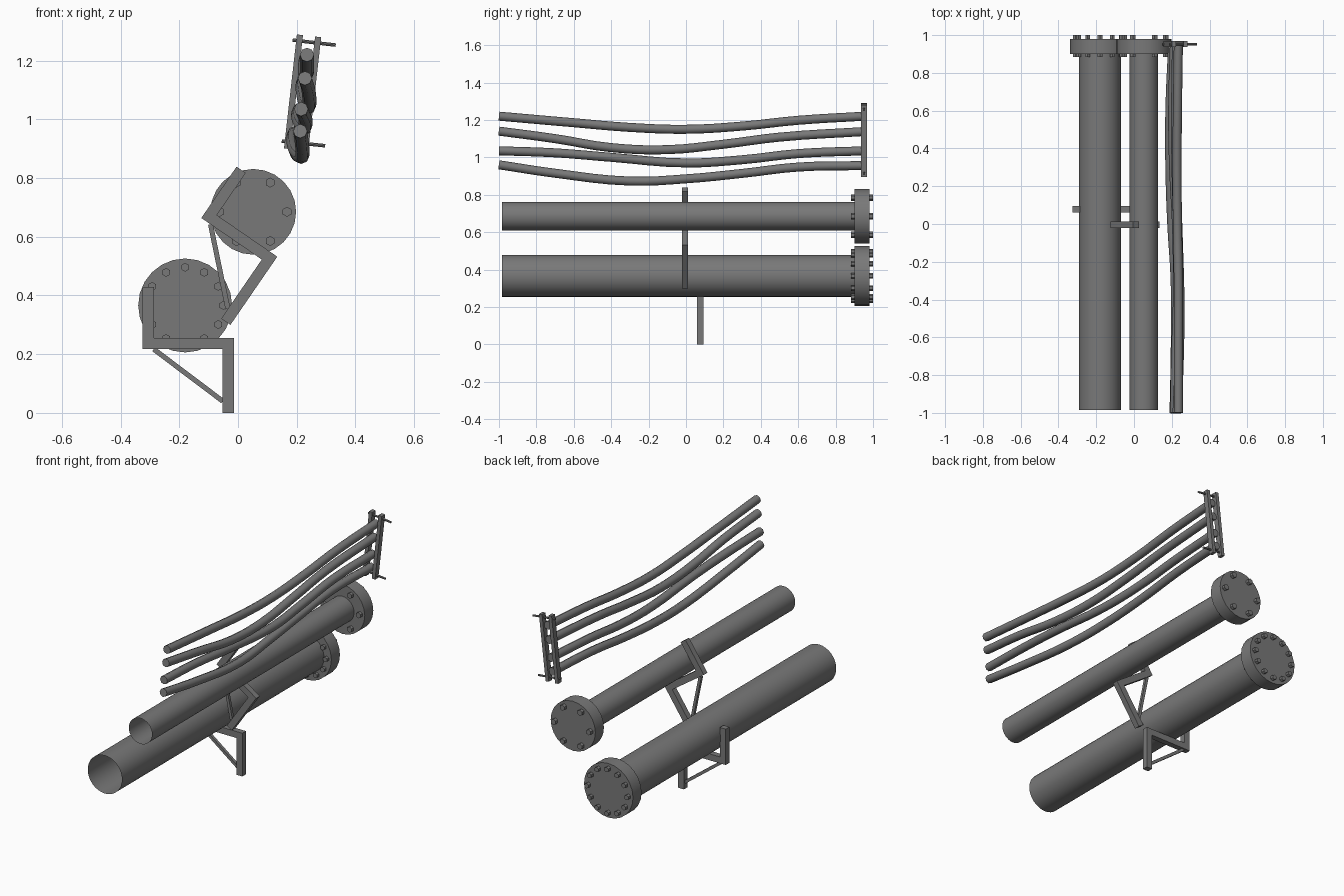
import bpy, bmesh, math
from mathutils import Vector, Matrix

old = bpy.data.objects.get("Cube")
if old:
    bpy.data.objects.remove(old, do_unlink=True)

grey = bpy.data.materials.new("steel_grey")
grey.use_nodes = True
color = (0.19, 0.19, 0.19, 1)
grey.diffuse_color = color
grey.node_tree.nodes["Principled BSDF"].inputs["Base Color"].default_value = color


def finish(bm, name, smooth=False):
    bmesh.ops.recalc_face_normals(bm, faces=bm.faces)
    mesh = bpy.data.meshes.new(name)
    bm.to_mesh(mesh)
    bm.free()
    obj = bpy.data.objects.new(name, mesh)
    bpy.context.collection.objects.link(obj)
    mesh.materials.append(grey)
    if smooth:
        bpy.ops.object.select_all(action='DESELECT')
        obj.select_set(True)
        bpy.context.view_layer.objects.active = obj
        bpy.ops.object.shade_smooth_by_angle(angle=math.radians(35))
    return obj


def add_cylinder(bm, start, end, radius, sides, caps=True):
    start, end = Vector(start), Vector(end)
    axis = end - start
    turn = axis.to_track_quat('Z', 'Y').to_matrix().to_4x4()
    bmesh.ops.create_cone(bm, cap_ends=caps, segments=sides, radius1=radius, radius2=radius,
                          depth=axis.length, matrix=Matrix.Translation((start + end) / 2) @ turn)


def add_bar(bm, a, b, y, width, depth):
    """Rectangular bar between two (x, z) points."""
    a, b = Vector((a[0], y, a[1])), Vector((b[0], y, b[1]))
    along = (b - a).normalized()
    side = along.cross(Vector((0, 1, 0)))
    turn = Matrix((side, Vector((0, 1, 0)), along)).transposed().to_4x4()
    size = Matrix.Diagonal((width, depth, (b - a).length, 1))
    bmesh.ops.create_cube(bm, size=1, matrix=Matrix.Translation((a + b) / 2) @ turn @ size)


# Open pipes, each with a bolted blind flange at the back
def flanged_pipe(name, x, z, radius, flange_radius, bolt_count, bolt_ring, bolt_radius):
    bm = bmesh.new()
    add_cylinder(bm, (x, -0.985, z), (x, 0.91, z), radius, 32, caps=False)
    finish(bm, name + "_pipe", True)
    bm = bmesh.new()
    add_cylinder(bm, (x, 0.9, z), (x, 0.98, z), flange_radius, 24)
    finish(bm, name + "_flange", True)
    bm = bmesh.new()
    for i in range(bolt_count):
        angle = math.tau * i / bolt_count
        bx, bz = x + bolt_ring * math.cos(angle), z + bolt_ring * math.sin(angle)
        add_cylinder(bm, (bx, 0.883, bz), (bx, 1.0, bz), bolt_radius, 6)
    finish(bm, name + "_flange_bolts")


flanged_pipe("lower", -0.18, 0.366, 0.112, 0.16, 12, 0.13, 0.015)
flanged_pipe("upper", 0.052, 0.685, 0.076, 0.146, 6, 0.115, 0.017)


# Stepped bracket: upright, shelf, leg and diagonal brace, turned about its corner
def bracket(name, corner, y, tilt, shelf, leg, upright=0.212, w=0.038, depth=0.034):
    turn = Matrix.Rotation(-tilt, 2)

    def place(x, z):
        return Vector(corner) + turn @ Vector((x, z))

    h = w / 2
    bm = bmesh.new()
    add_bar(bm, place(h, w), place(h, upright), y, w, depth)
    add_bar(bm, place(0, h), place(shelf, h), y, w, depth)
    add_bar(bm, place(shelf - h, 0), place(shelf - h, w - leg), y, w, depth)
    add_bar(bm, place(w, 0), place(shelf - w, w + 0.04 - leg), y, 0.017, 0.017)
    finish(bm, name)


bracket("lower_bracket", (-0.325, 0.217), 0.077, 0, 0.311, 0.255)
bracket("upper_bracket", (-0.125, 0.664), -0.005, math.radians(34.5), 0.288, 0.282)


# Sagging cables: (x, y, z) points along each
cables = [
    [(.235, -1, 1.22), (.235, -.6, 1.185), (.235, -.3, 1.16), (.23, 0, 1.15),
     (.228, .3, 1.167), (.23, .6, 1.198), (.235, .955, 1.22)],
    [(.228, -1, 1.14), (.24, -.7, 1.1), (.243, -.4, 1.052), (.235, -.1, 1.041),
     (.225, .2, 1.07), (.22, .5, 1.108), (.225, .955, 1.138)],
    [(.215, -1, 1.035), (.22, -.7, 1.024), (.23, -.4, 1.0), (.225, 0, .97),
     (.21, .3, .987), (.205, .6, 1.02), (.214, .955, 1.035)],
    [(.212, -1, .96), (.218, -.7, .915), (.218, -.3, .873), (.2, 0, .885),
     (.19, .3, .914), (.19, .6, .948), (.205, .955, .956)],
]
for number, points in enumerate(cables, 1):
    curve = bpy.data.curves.new(f"cable_{number}", 'CURVE')
    curve.dimensions = '3D'
    curve.bevel_depth = 0.024
    curve.bevel_resolution = 2
    curve.resolution_u = 4
    curve.use_fill_caps = True
    spline = curve.splines.new('BEZIER')
    spline.bezier_points.add(len(points) - 1)
    for knot, point in zip(spline.bezier_points, points):
        knot.co = point
        knot.handle_left_type = knot.handle_right_type = 'AUTO'
    curve.materials.append(grey)
    obj = bpy.data.objects.new(f"cable_{number}", curve)
    bpy.context.collection.objects.link(obj)

# Clamp: two bars either side of the cables, joined by two rods
bm = bmesh.new()
add_bar(bm, (0.211, 1.288), (0.167, 0.9), 0.952, 0.021, 0.032)
add_bar(bm, (0.273, 1.281), (0.229, 0.896), 0.952, 0.021, 0.032)
finish(bm, "clamp_bars")
bm = bmesh.new()
add_cylinder(bm, (0.186, 0.952, 1.27), (0.333, 0.952, 1.253), 0.006, 8)
add_cylinder(bm, (0.149, 0.952, 0.926), (0.297, 0.952, 0.91), 0.006, 8)
finish(bm, "clamp_rods", True)
